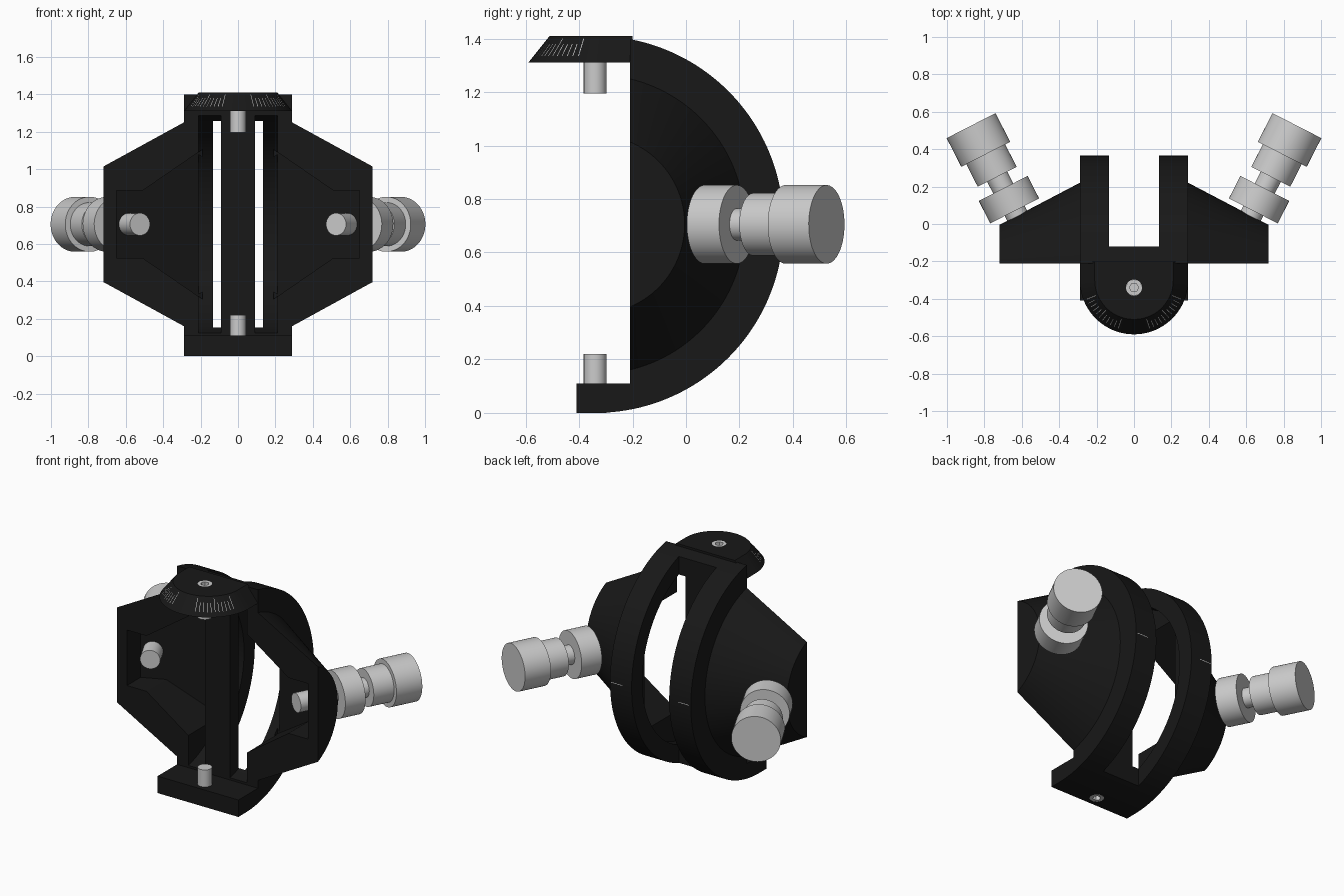
import bpy, bmesh, math
from mathutils import Vector

if "Cube" in bpy.data.objects:
    bpy.data.objects.remove(bpy.data.objects["Cube"])

CY, CZ = -0.34, 0.705      # axis of the half-round body
FRONT = -0.21              # flat front plane of the body

black = bpy.data.materials.new("black_anodised")
black.diffuse_color = (0.009, 0.009, 0.009, 1)
black.use_nodes = True
black.node_tree.nodes["Principled BSDF"].inputs["Base Color"].default_value = black.diffuse_color


def add(name, bm, mat=None):
    bmesh.ops.recalc_face_normals(bm, faces=bm.faces[:])
    me = bpy.data.meshes.new(name)
    bm.to_mesh(me)
    bm.free()
    ob = bpy.data.objects.new(name, me)
    bpy.context.collection.objects.link(ob)
    if mat:
        me.materials.append(mat)
    return ob


def loft(name, a, b, mat=black):
    """Closed solid between two matching rings of points."""
    bm = bmesh.new()
    va, vb = [bm.verts.new(p) for p in a], [bm.verts.new(p) for p in b]
    n = len(va)
    for i in range(n):
        j = (i + 1) % n
        bm.faces.new((va[i], va[j], vb[j], vb[i]))
    bm.faces.new(va)
    bm.faces.new(vb)
    return add(name, bm, mat)


def box(name, x, y, z):
    ring = lambda h: [(x[0], y[0], h), (x[1], y[0], h), (x[1], y[1], h), (x[0], y[1], h)]
    return loft(name, ring(z[0]), ring(z[1]))


def turned(name, origin, axis, steps, mat=None, n=48):
    """Revolve (distance, radius) steps about an axis."""
    bm = bmesh.new()
    q = Vector((0, 0, 1)).rotation_difference(Vector(axis))
    rings = [[bm.verts.new(Vector(origin) + q @ Vector((r * math.cos(k * math.tau / n),
              r * math.sin(k * math.tau / n), d))) for k in range(n)] for d, r in steps]
    for a, b in zip(rings, rings[1:]):
        for i in range(n):
            bm.faces.new((a[i], a[(i + 1) % n], b[(i + 1) % n], b[i]))
    bm.faces.new(rings[0])
    bm.faces.new(rings[-1])
    return add(name, bm, mat)


def combine(ob, other, op):
    """Apply a boolean and remove the helper."""
    m = ob.modifiers.new("bool", 'BOOLEAN')
    m.object, m.operation, m.solver = other, op, 'EXACT'
    bpy.context.view_layer.objects.active = ob
    bpy.ops.object.modifier_apply(modifier=m.name)
    bpy.data.objects.remove(other)


def arc(r, y_start, n=64):
    """(y, z) points of the body circle, from bottom to top, behind y_start."""
    a = math.acos((y_start - CY) / r)
    return [(CY + r * math.cos(-a + 2 * a * i / n), CZ + r * math.sin(-a + 2 * a * i / n))
            for i in range(n + 1)]


def at_x(pts, x):
    return [(x, y, z) for y, z in pts]


# Half-round body with foot
profile = [(-0.41, 0)] + [(CY, CZ - 0.705)]
low = [p for p in arc(0.705, CY + 0.001, 96) if p[0] <= FRONT or p[1] < 1.40]
profile += low + [(FRONT, 1.398), (FRONT, 0.11), (-0.41, 0.11)]
profile = [p for i, p in enumerate(profile) if not (p[0] < FRONT and p[1] > 1)]
body = loft("body", at_x(profile, -0.29), at_x(profile, 0.29))

# Conical wings
for s in (-1, 1):
    wing = loft("wing", at_x(arc(0.581, FRONT), s * 0.25), at_x(arc(0.335, FRONT), s * 0.72))
    combine(body, wing, 'UNION')

# Hollow ring recess, wing pockets and rear slot
inner = [(-0.3, CZ - 0.58)] + arc(0.595, FRONT) + [(-0.3, CZ + 0.58)]
combine(body, loft("recess", at_x(inner, -0.21), at_x(inner, 0.21)), 'DIFFERENCE')
plan = [(0.19, 0.40), (0.51, 0.18), (0.65, 0.18)]
outline = [(x, h) for x, h in plan] + [(x, -h) for x, h in reversed(plan)]
for s in (-1, 1):
    a = [(s * x, -0.3, CZ + h) for x, h in outline]
    b = [(s * x, -0.07 + (0.65 - x) * 0.44, CZ + h) for x, h in outline]
    combine(body, loft("pocket", a, b), 'DIFFERENCE')
combine(body, box("slot", (-0.135, 0.135), (-0.12, 1), (-1, 3)), 'DIFFERENCE')

# Centre bar
combine(body, box("bar", (-0.09, 0.09), (FRONT, -0.121), (0.08, 1.33)), 'UNION')

# Dial plate with sloping rim
def u_shape(r, z, n=40):
    pts = [(r * math.cos(math.pi * i / n), -0.30 - r * math.sin(math.pi * i / n), z)
           for i in range(n + 1)]
    return [(r, -0.20, z)] + pts + [(-r, -0.20, z)]

dial = loft("dial_plate", u_shape(0.29, 1.31), u_shape(0.21, 1.41))

# Pivot pins with hexagonal sockets
for name, host, z0, z1, zs in (("top_pin", dial, 1.195, 1.41, 1.38), ("bottom_pin", body, 0, 0.22, -0.03)):
    combine(host, turned("bore", (0, CY, z0 - 0.05 if zs > 1 else -0.1), (0, 0, 1),
                         [(0, 0.043), (0.3 if zs > 1 else 0.25, 0.043)], black), 'DIFFERENCE')
    pin = turned(name, (0, CY, z0), (0, 0, 1), [(0, 0.0425), (z1 - z0, 0.0425)])
    combine(pin, turned("hex", (0, CY, zs), (0, 0, 1), [(0, 0.025), (0.06, 0.025)], None, 6), 'DIFFERENCE')

# Adjusting screws: inner tip, collar, neck and knob
for side, s in (("left", -1), ("right", 1)):
    base, ax = (s * 0.638, 0.07, CZ), (s * 0.455, 0.89, 0)
    turned(side + "_shaft", base, ax, [(-0.25, 0.06), (0.23, 0.06)])
    turned(side + "_collar", base, ax, [(0, 0.147), (0.135, 0.147)])
    turned(side + "_knob", base, ax,
           [(0.205, 0.117), (0.34, 0.117), (0.34, 0.147), (0.512, 0.147)])

# Scale marks on the rim and index marks on the rails
bm = bmesh.new()
def mark(corners):
    bm.faces.new([bm.verts.new(c) for c in corners])

for s in (-1, 1):
    for i in range(11):
        a = math.radians(18 + 5 * i)
        t0, t1 = 0.25, (0.9 if i % 5 == 0 else 0.7)
        out, side = Vector((s * math.sin(a), -math.cos(a), 0)), Vector((math.cos(a), s * math.sin(a), 0))
        lo, hi = [Vector((0, -0.30, 1.31 + 0.1 * t)) + out * (0.292 - 0.08 * t) for t in (t0, t1)]
        w = side * 0.0015
        mark((lo - w, lo + w, hi + w, hi - w))
    y = CY + 0.707
    mark([(s * x, y, CZ + z) for x, z in ((0.2, -.002), (0.28, -.002), (0.28, .002), (0.2, .002))])
add("scale_marks", bm)

# Smooth the round surfaces, keep edges sharp
for ob in bpy.data.objects:
    ob.select_set(True)
bpy.context.view_layer.objects.active = body
bpy.ops.object.shade_smooth_by_angle(angle=math.radians(20))
